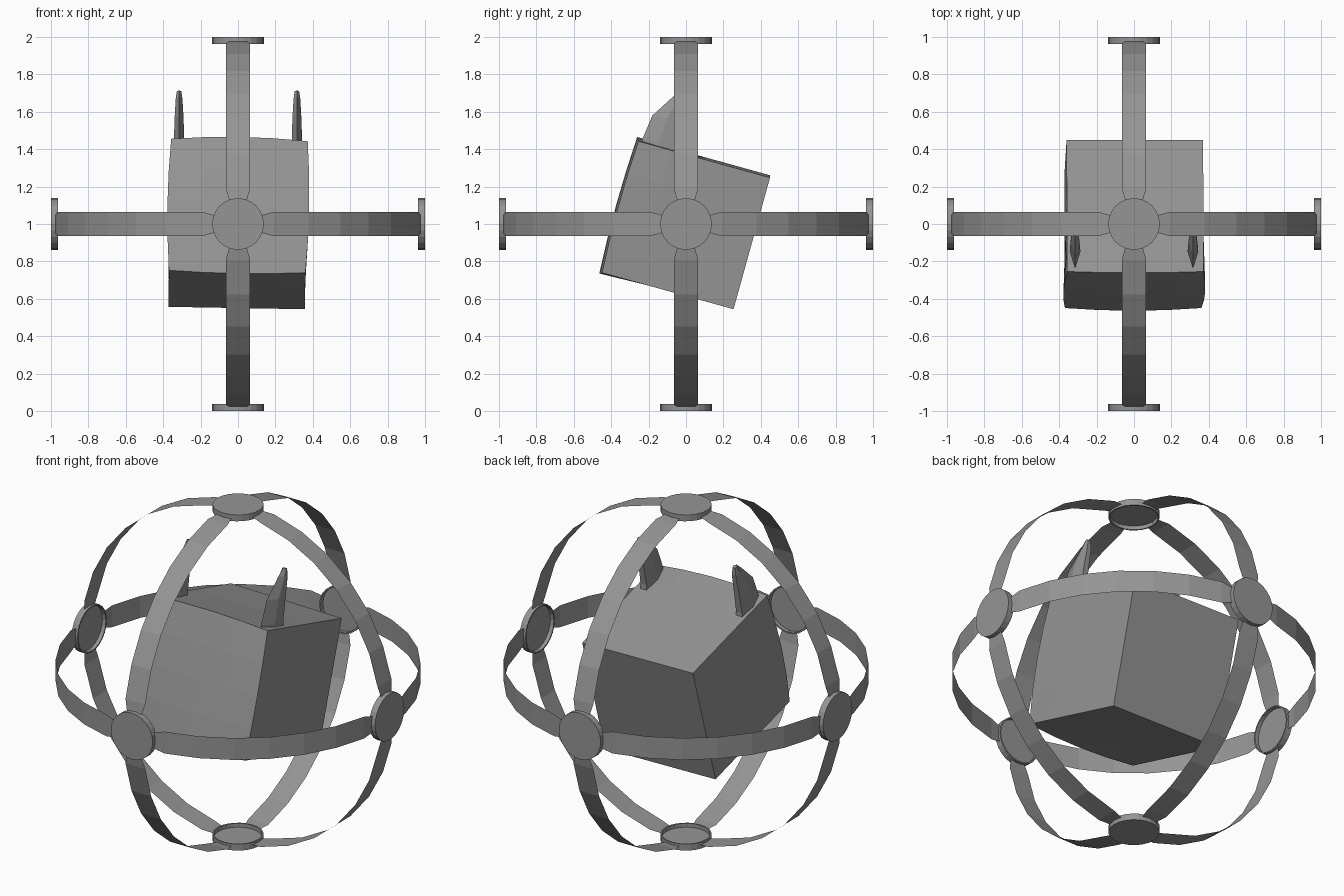
import bpy, bmesh, math
from mathutils import Vector, Matrix

if "Cube" in bpy.data.objects:
    bpy.data.objects.remove(bpy.data.objects["Cube"], do_unlink=True)

CENTRE = Vector((0, 0, 1))
grey = bpy.data.materials.new("mid_grey")
grey.use_nodes = True
colour = (0.3, 0.3, 0.3, 1)
grey.diffuse_color = colour
grey.node_tree.nodes["Principled BSDF"].inputs["Base Color"].default_value = colour


def finish(name, bm, fix_normals=True):
    if fix_normals:
        bmesh.ops.recalc_face_normals(bm, faces=bm.faces)
    mesh = bpy.data.meshes.new(name)
    bm.to_mesh(mesh)
    bm.free()
    mesh.materials.append(grey)
    obj = bpy.data.objects.new(name, mesh)
    bpy.context.collection.objects.link(obj)
    return obj


def loft(bm, rings, closed=True):
    """Join rows of points with quads."""
    rows = [[bm.verts.new(p) for p in ring] for ring in rings]
    n = len(rows[0])
    for a, b in zip(rows, rows[1:]):
        for i in range(n if closed else n - 1):
            j = (i + 1) % n
            bm.faces.new((a[i], a[j], b[j], b[i]))
    return rows


# Tilted block body with a slightly swollen front
bm = bmesh.new()
bmesh.ops.create_cube(bm, size=0.73)
bmesh.ops.subdivide_edges(bm, edges=bm.edges[:], cuts=3, use_grid_fill=True)
half = 0.365
for v in bm.verts:
    u, w, t = v.co.x / half, v.co.z / half, v.co.y / half
    front = max(0, -t)
    v.co.y -= 0.022 * front * (1 - 0.5 * u * u - 0.5 * w * w)
    v.co.x += 0.014 * u * front * (1 - w * w)
    v.co.z += 0.014 * w * front * (1 - u * u)
bm.transform(Matrix.Translation(CENTRE) @ Matrix.Rotation(math.radians(1), 4, 'Y')
             @ Matrix.Rotation(math.radians(-15.5), 4, 'X'))
finish("body_block", bm)

# Curved blade horns: front (y, z), back (y, z), half width
LEVELS = [((-0.24, 1.38), (-0.05, 1.34), 0.028),
          ((-0.235, 1.45), (-0.05, 1.42), 0.028),
          ((-0.18, 1.58), (-0.025, 1.55), 0.024),
          ((-0.07, 1.68), (0.0, 1.66), 0.018),
          ((-0.025, 1.715), (0.0, 1.705), 0.012)]
for side, name in ((1, "left_horn"), (-1, "right_horn")):
    bm = bmesh.new()
    rings = []
    for front, back, w in LEVELS:
        f, b = Vector((0, *front)), Vector((0, *back))
        m = f.lerp(b, 0.5)
        x = Vector((1, 0, 0))
        ring = [f, m + x * w, b + x * w * 0.7, b - x * w * 0.7, m - x * w]
        rings.append([p + x * side * 0.315 for p in ring])
    rows = loft(bm, rings)
    bm.faces.new(rows[0])
    bm.faces.new(rows[-1])
    finish(name, bm)

# Shallow round cups at the six poles, open towards the centre
POLES = {"left": (1, 0, 0), "right": (-1, 0, 0), "front": (0, -1, 0),
         "back": (0, 1, 0), "top": (0, 0, 1), "bottom": (0, 0, -1)}
SIDES = 24
for name, axis in POLES.items():
    turn = Vector((0, 0, 1)).rotation_difference(Vector(axis)).to_matrix()
    if name == "bottom":
        turn = Matrix.Rotation(math.pi, 3, 'X')
    bm = bmesh.new()
    rings = [[CENTRE + turn @ Vector((r * math.cos(a), r * math.sin(a), h))
              for a in (math.tau * i / SIDES for i in range(SIDES))]
             for r, h in ((0.138, 1.0), (0.138, 0.962), (0.13, 0.962), (0.13, 0.985))]
    rows = loft(bm, rings)
    bm.faces.new(rows[0])
    bm.faces.new(rows[-1])
    finish(name + "_cap", bm)

# Twelve thin bands, each a quarter circle between two caps
RADIUS, SEGMENTS = 0.985, 8
names = list(POLES)
for i, a in enumerate(names):
    for b in names[i + 1:]:
        va, vb = Vector(POLES[a]), Vector(POLES[b])
        if abs(va.dot(vb)) > 0.5:
            continue
        across = va.cross(vb)
        angles = [math.radians(90 * k / SEGMENTS) for k in range(1, SEGMENTS)]
        end = math.radians(7.5)
        angles = [end] + angles + [math.pi / 2 - end]
        rings = []
        for k, t in enumerate(angles):
            w = 0.048 if k in (0, SEGMENTS) else 0.065
            p = CENTRE + RADIUS * (va * math.cos(t) + vb * math.sin(t))
            rings.append([p - across * w, p + across * w])
        bm = bmesh.new()
        loft(bm, rings, closed=False)
        for f in bm.faces:
            f.normal_update()
            if f.normal.dot(f.calc_center_median() - CENTRE) < 0:
                f.normal_flip()
        finish(f"{a}_{b}_band", bm, fix_normals=False)
